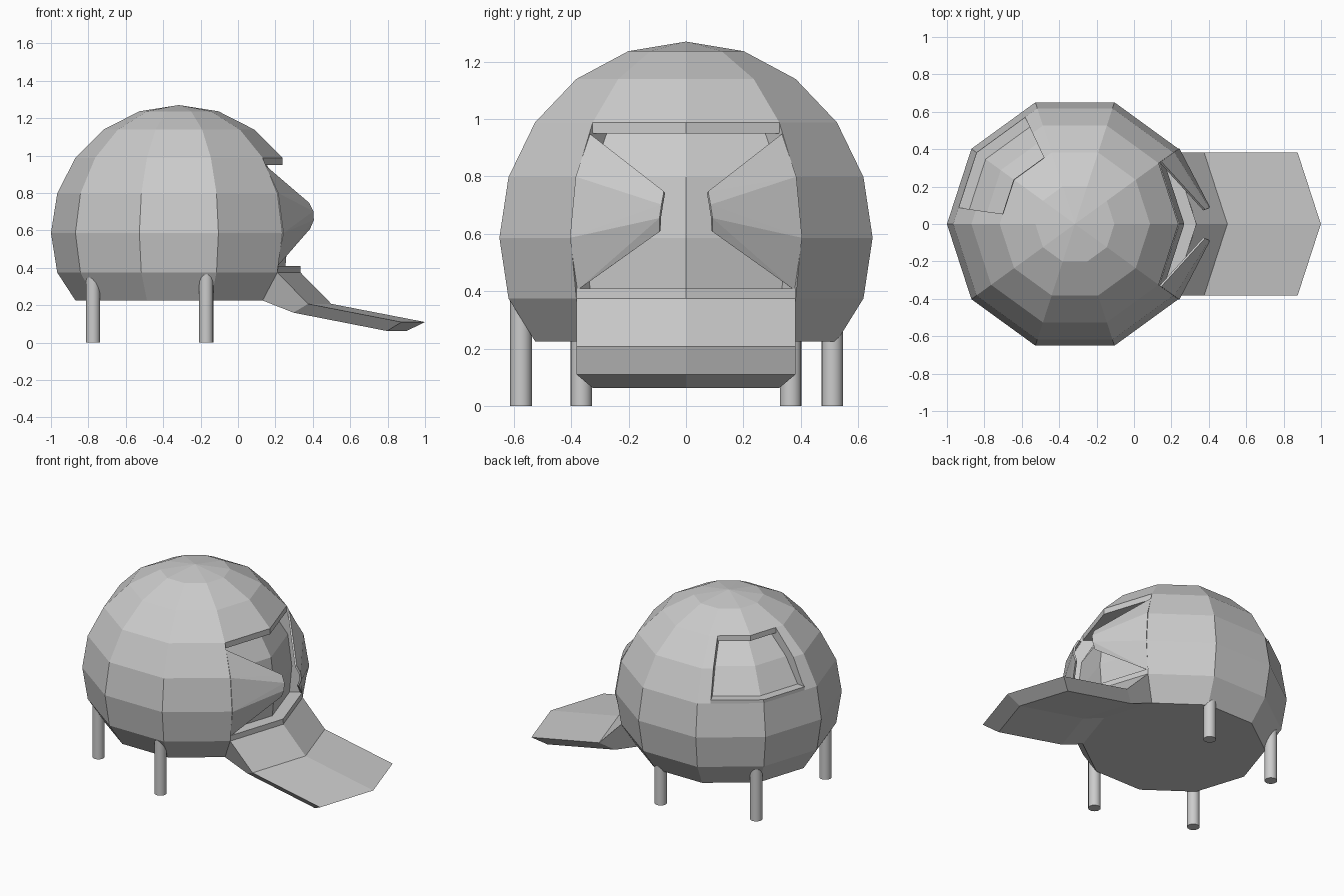
import bpy, bmesh
from math import cos, sin, radians
from mathutils import Vector

if "Cube" in bpy.data.objects:
    bpy.data.objects.remove(bpy.data.objects["Cube"])

CX, R, CZ = -0.316, 0.684, 0.586
STEP = 36


def P(a, r, z):
    """Point on a ten-sided ring of corner radius r at angle a (degrees)."""
    k = cos(radians(18)) / cos(radians(a % STEP - 18))
    return Vector((CX + r * k * cos(radians(a)), r * k * sin(radians(a)), z))


def finish(bm, name):
    bmesh.ops.remove_doubles(bm, verts=bm.verts, dist=0.0005)
    bmesh.ops.recalc_face_normals(bm, faces=bm.faces)
    me = bpy.data.meshes.new(name)
    bm.to_mesh(me)
    bm.free()
    ob = bpy.data.objects.new(name, me)
    bpy.context.collection.objects.link(ob)
    return ob


def face(bm, pts):
    bm.faces.new([bm.verts.new(p) for p in pts])


def strip(bm, profile, angles, skip=()):
    """Sweep an (r, z) profile through the angles, leaving out skipped cells."""
    for i, ((r0, z0), (r1, z1)) in enumerate(zip(profile, profile[1:])):
        for a, b in zip(angles, angles[1:]):
            if (i, a) in skip:
                continue
            pts = [P(a, r0, z0), P(b, r0, z0)]
            pts += [P(b, r1, z1), P(a, r1, z1)] if r1 > 0 else [P(a, 0, z1)]
            face(bm, pts)


def recess(bm, outer, inner, angles):
    """Sunken panel with lips, closed at both sides."""
    strip(bm, inner, angles)
    for a in (angles[0], angles[-1]):
        face(bm, [P(a, r, z) for r, z in outer + inner[-2:0:-1]])


# Dome shell: rings every 18 degrees, flattened at the bottom
rings = [(R * cos(radians(t)), CZ + R * sin(radians(t))) for t in range(-18, 90, 18)]
rings = [(0.553, 0.225)] + rings + [(0, CZ + R)]
mouth = {(i, a) for i in (1, 2, 3) for a in (-36, 0)}
window = {(i, a) for i in (3, 4) for a in (108, 144)}
bm = bmesh.new()
strip(bm, rings, range(-180, 181, STEP), mouth | window)
face(bm, [P(a, *rings[0]) for a in range(0, 360, STEP)])

# Doorway recess, with upper and lower lips
recess(bm, rings[1:5],
       [rings[1], (0.65, 0.41), (0.57, 0.41), (0.585, CZ), (0.56, 0.797),
        (0.47, 0.95), (0.553, 0.95), rings[4]], [-36, 0, 36])

# Window recess, with side frames
recess(bm, rings[3:6],
       [rings[3], (0.65, 0.82), (0.59, 0.82), (0.49, 0.975), (0.345, 1.105),
        (0.405, 1.105), rings[5]], [115, 144, 172])
for side in ([108, 115], [172, 180]):
    strip(bm, rings[3:6], side)
finish(bm, "dome_shell")

# Door flaps, fanned from the doorway edge to a rounded tip
tips = [(0.38, 0.09, 0.61), (0.40, 0.09, 0.655), (0.398, 0.083, 0.70), (0.375, 0.075, 0.745)]
base = [(0.64, 0.405), (R, CZ), (0.65, 0.797), (0.565, 0.945)]
for s, name in ((-1, "door_flap_front"), (1, "door_flap_back")):
    bm = bmesh.new()
    edge = [P(36 * s, r, z) for r, z in base]
    tip = [Vector((x, s * y, z)) for x, y, z in tips]
    for i in range(3):
        quad = [edge[i], edge[i + 1], tip[i + 1], tip[i]]
        tri = [quad[:3], [quad[0], quad[2], quad[3]]]
        for t in tri:
            # outward winding differs between the two sides
            face(bm, t if s < 0 else t[::-1])
    flap = finish(bm, name)
    mod = flap.modifiers.new("thickness", 'SOLIDIFY')
    mod.thickness = 0.012
    mod.offset = 0

# Entry ramp: the dome's lower front edge extruded twice
bm = bmesh.new()
sections = []
for dx, zt, zb in ((0, 0.375, 0.225), (0.165, 0.207, 0.16), (0.665, 0.11, 0.062)):
    pts = [P(a, 0.65, zt) for a in (-36, 0, 36)] + [P(a, 0.553, zb) for a in (36, 0, -36)]
    sections.append([p + Vector((dx, 0, 0)) for p in pts])
for s0, s1 in zip(sections, sections[1:]):
    for i in range(6):
        j = (i + 1) % 6
        face(bm, [s0[i], s0[j], s1[j], s1[i]])
for s in (sections[0], sections[-1]):
    face(bm, [s[0], s[1], s[4], s[5]])
    face(bm, [s[1], s[2], s[3], s[4]])
finish(bm, "ramp")

# Legs
for i, (x, y) in enumerate([(-0.775, -0.365), (-0.17, -0.575), (-0.17, 0.51), (-0.775, 0.365)]):
    bpy.ops.mesh.primitive_cylinder_add(vertices=16, radius=0.038, depth=0.37, location=(x, y, 0.185))
    bpy.context.object.name = f"leg_{i + 1}"
    bpy.ops.object.shade_smooth_by_angle()
